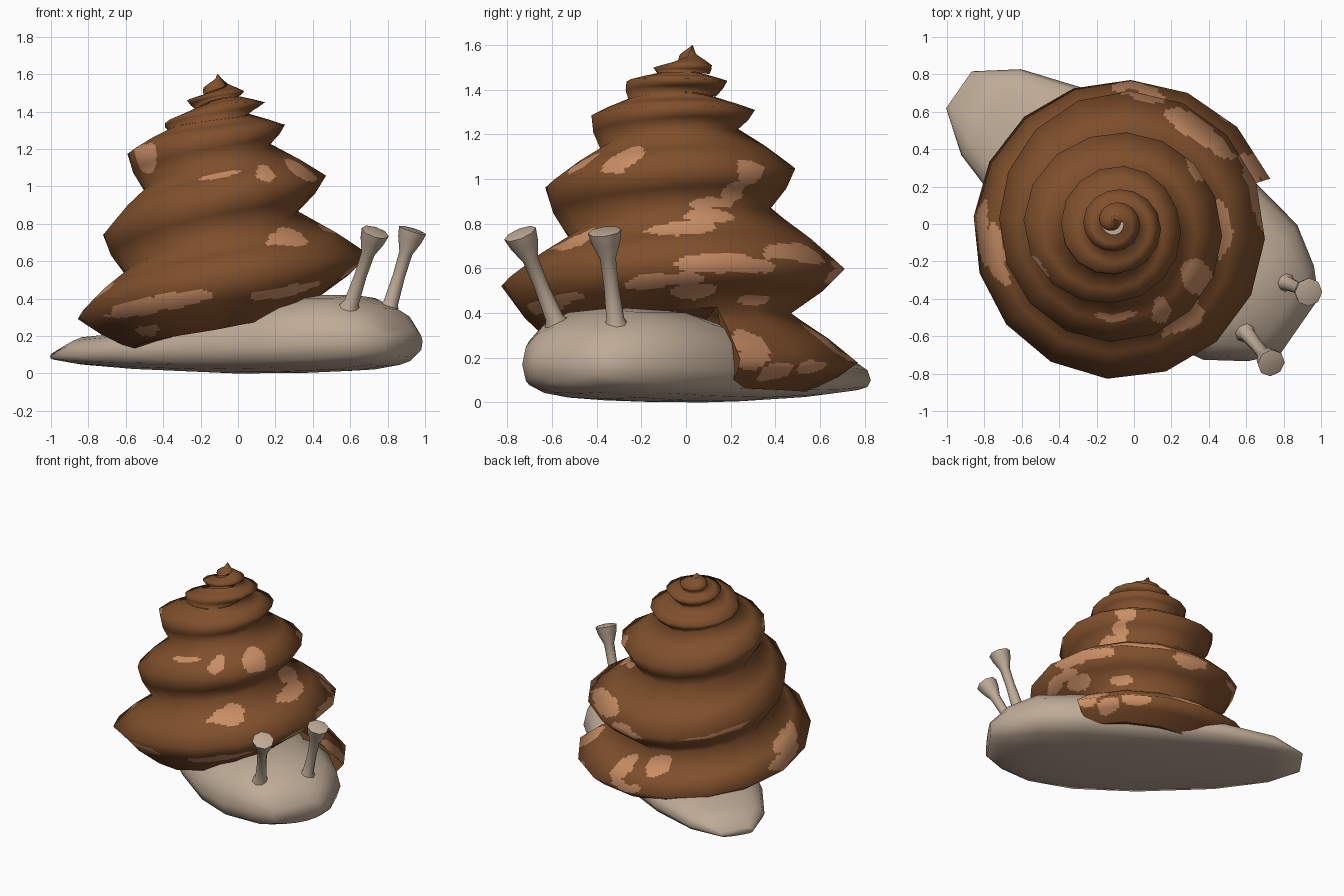
import bpy, bmesh, math
from mathutils import Vector, noise

if "Cube" in bpy.data.objects:
    bpy.data.objects.remove(bpy.data.objects["Cube"])


def material(name, rgb):
    m = bpy.data.materials.new(name)
    m.diffuse_color = (*rgb, 1)
    m.use_nodes = True
    m.node_tree.nodes["Principled BSDF"].inputs["Base Color"].default_value = m.diffuse_color
    return m


BROWN = material("shell brown", (0.215, 0.080, 0.025))
PATCH = material("shell light patch", (0.58, 0.27, 0.13))
SKIN = material("snail skin", (0.52, 0.41, 0.31))


def make_object(name, verts, faces, mats):
    me = bpy.data.meshes.new(name)
    me.from_pydata(verts, [], faces)
    for m in mats:
        me.materials.append(m)
    me.polygons.foreach_set("use_smooth", [True] * len(me.polygons))
    ob = bpy.data.objects.new(name, me)
    bpy.context.collection.objects.link(ob)
    return ob


def loft(rings):
    """Closed rings joined into a capped tube."""
    n = len(rings[0])
    verts = [v for r in rings for v in r]
    faces = [(i * n + j, i * n + (j + 1) % n, (i + 1) * n + (j + 1) % n, (i + 1) * n + j)
             for i in range(len(rings) - 1) for j in range(n)]
    faces += [tuple(reversed(range(n))), tuple(range(len(verts) - n, len(verts)))]
    return verts, faces


def spline(keys, t):
    """Catmull-Rom through evenly spaced keys."""
    i = max(0, min(int(math.floor(t)), len(keys) - 2))
    f = t - i
    a, b, c, d = (Vector(keys[max(0, min(k, len(keys) - 1))]) for k in range(i - 1, i + 3))
    return b + 0.5 * f * (c - a + f * (2 * a - 5 * b + 4 * c - d + f * (3 * (b - c) + d - a)))


# Shell spiral, one (radius, height) key per quarter turn: outer keel, then seam above it
KEEL = [(.86, .20), (.79, .18), (.78, .30), (.81, .53), (.78, .64), (.73, .60), (.64, .75),
        (.61, .97), (.55, 1.06), (.51, 1.05), (.51, 1.18), (.40, 1.29), (.33, 1.33), (.33, 1.31),
        (.31, 1.34), (.25, 1.44), (.23, 1.45), (.19, 1.44), (.18, 1.46), (.15, 1.50), (.13, 1.51),
        (.10, 1.51), (.08, 1.53), (.05, 1.56), (0, 1.60)]
SEAM = [(.72, .07), (.56, .05), (.48, .13), (.55, .24), (.52, .42), (.49, .40), (.52, .53),
        (.50, .74), (.40, .87), (.40, .87), (.42, .98), (.36, 1.14), (.25, 1.23), (.25, 1.22),
        (.29, 1.30), (.24, 1.36), (.13, 1.39), (.14, 1.37), (.13, 1.41), (.12, 1.47), (.10, 1.48),
        (.09, 1.47), (.08, 1.49), (.06, 1.52), (.04, 1.55), (.03, 1.56), (.02, 1.57), (.01, 1.59),
        (0, 1.60)]
# Light patches: spiral angle, place across the whorl (-1..1), half sizes
PATCHES = [(238, -.32, 28, .15), (300, -.5, 20, .10), (308, .65, 13, .2), (657, .4, 6, .25),
           (688, .25, 9, .35), (926, -.3, 11, .4), (630, .55, 14, .07), (225, -.8, 10, .13),
           (360, .62, 15, .13), (376, .85, 13, .12), (742, -.93, 14, .14), (752, -.6, 8, .28),
           (757, -.15, 7, .35), (355, -.4, 14, .12), (378, -.08, 18, .17), (403, .18, 18, .17),
           (420, .25, 10, .15), (366, -.65, 11, .16), (395, -.8, 10, .1), (440, -.1, 12, .2),
           (24, .15, 7, .5), (32, -.35, 6, .35), (48, -.2, 7, .22), (180, .15, 14, .14),
           (497, -.15, 20, .1), (98, .7, 8, .25), (75, .5, 6, .3), (85, .1, 9, .13),
           (193, .45, 13, .18)]
TURN, START, SUB = 16, 0.8, 12
COLS = 6 * TURN


def column(n):
    q = (n + START) * 4 / TURN
    ang = math.radians(q * 90)
    low, keel, high = spline(SEAM, q), spline(KEEL, min(q, 24)), spline(SEAM, min(q + 4, 28))
    bulge = Vector((0.05, 0)) * keel.x
    pts = [low, (low + keel) / 2 + bulge * 0.6, keel, (keel + high) / 2 + bulge * 0.4, high]
    f = max(0, (q - 14) / 10)
    cx, cy = -0.08 - 0.03 * f, -0.02 + 0.05 * f
    return [Vector((cx + p.x * math.cos(ang), cy + p.x * math.sin(ang), p.y)) for p in pts]


# Coarse shell, whorls welded at the seams, gives the soft normals
cols = [column(n) for n in range(COLS)]
bm = bmesh.new()
grid = []
for col in cols:
    row = [bm.verts.new(p) for p in col]
    if len(grid) >= TURN:
        bm.verts.remove(row[0])
        row[0] = grid[-TURN][4]
    grid.append(row)
for a, b in zip(grid, grid[1:]):
    for j in range(4):
        bm.faces.new((a[j], b[j], b[j + 1], a[j + 1]))
bm.normal_update()
norms = [[v.normal.copy() for v in r] for r in grid]
bm.free()


def blend(table, i, j):
    a, b = min(int(i), len(table) - 2), min(int(j), 3)
    u, w = i - a, j - b
    return table[a][b].lerp(table[a + 1][b], u).lerp(table[a][b + 1].lerp(table[a + 1][b + 1], u), w)


# Fine shell: same facets, cut small enough to colour the patches
NI, NJ = (COLS - 1) * SUB, 4 * SUB
verts, normals, faces, colours = [], [], [], []
for i in range(NI + 1):
    for j in range(NJ + 1):
        verts.append(blend(cols, i / SUB, j / SUB))
        normals.append(blend(norms, i / SUB, j / SUB).normalized())


def in_patch(ang, t, p):
    near = [d for d in (((ang - a) / da) ** 2 + ((t - c) / dc) ** 2
                        for a, c, da, dc in PATCHES) if d < 2.5]
    return bool(near) and min(near) < 1.1 + noise.noise(p * 7) * 0.8 + noise.noise(p * 16) * 0.4


for i in range(NI):
    for j in range(NJ):
        a = i * (NJ + 1) + j
        faces.append((a, a + NJ + 1, a + NJ + 2, a + 1))
        ang = (START + (i + .5) / SUB) * 360 / TURN
        colours.append(int(in_patch(ang, (j + .5) / (2 * SUB) - 1, verts[a])))
shell = make_object("shell", verts, faces, [BROWN, PATCH])
shell.data.polygons.foreach_set("material_index", colours)
shell.data.normals_split_custom_set_from_vertices(normals)

# Shell underside and mouth
base = [c[0] for c in cols[:TURN + 1]]
n = len(base)
make_object("shell_underside", base + [Vector((-0.08, -0.02, 0.25))] + cols[0],
            [(i + 1, i, n) for i in range(n - 1)] + [tuple(range(n + 1, n + 6))], [BROWN])

# Shell point closes the last turn
rim = [c[4] for c in cols[-TURN - 1:]]
make_object("shell_point", rim + [Vector((-0.11, 0.03, 1.60))],
            [(i, i + 1, len(rim)) for i in range(len(rim) - 1)] + [(len(rim) - 1, 0, len(rim))], [BROWN])

# Foot and head: stations along the body (along, half width, bottom, widest, top)
AXIS, SIDE = Vector((.82, -.57, 0)), Vector((.57, .82, 0))
STATIONS = [(-1.18, .12, .07, .09, .12), (-.97, .28, .045, .10, .20), (-.6, .40, .02, .11, .23),
            (-.05, .48, 0, .12, .33), (.4, .50, .003, .14, .42), (.72, .44, .015, .16, .42),
            (.92, .31, .04, .17, .35), (1.04, .18, .09, .17, .24)]


def power(v, e):
    return math.copysign(abs(v) ** e, v)


rings = []
for u, w, zb, zm, zt in STATIONS:
    ring = []
    for s in range(16):
        c, d = math.cos(s * math.pi / 8), math.sin(s * math.pi / 8)
        z = zm + (zt - zm) * d ** .85 if d > 0 else zm + (zm - zb) * power(d, .6)
        p = AXIS * u + SIDE * (.055 + w * power(c, .85))
        ring.append((p.x, p.y, z))
    rings.append(ring)
make_object("body", *loft(rings), [SKIN])

# Eye stalks: flared foot, thin stem, wide flat tip
STALK = [(-.12, .10), (0, .07), (.12, .04), (.45, .033), (.72, .036), (.88, .065), (.99, .076),
         (1.0, .06)]


def eye_stalk(name, foot, tip):
    foot, tip = Vector(foot), Vector(tip)
    turn = Vector((0, 0, 1)).rotation_difference(tip - foot)
    rings = [[foot.lerp(tip, t) + turn @ Vector((r * math.cos(s * math.pi / 4),
                                                 r * math.sin(s * math.pi / 4), 0))
              for s in range(8)] for t, r in STALK]
    ob = make_object(name, *loft(rings), [SKIN])
    bpy.context.view_layer.objects.active = ob
    ob.select_set(True)
    bpy.ops.object.shade_smooth_by_angle(angle=math.radians(60))
    ob.select_set(False)


eye_stalk("left_eye_stalk", (.80, -.31, .32), (.935, -.365, .77))
eye_stalk("right_eye_stalk", (.59, -.57, .33), (.735, -.745, .76))
